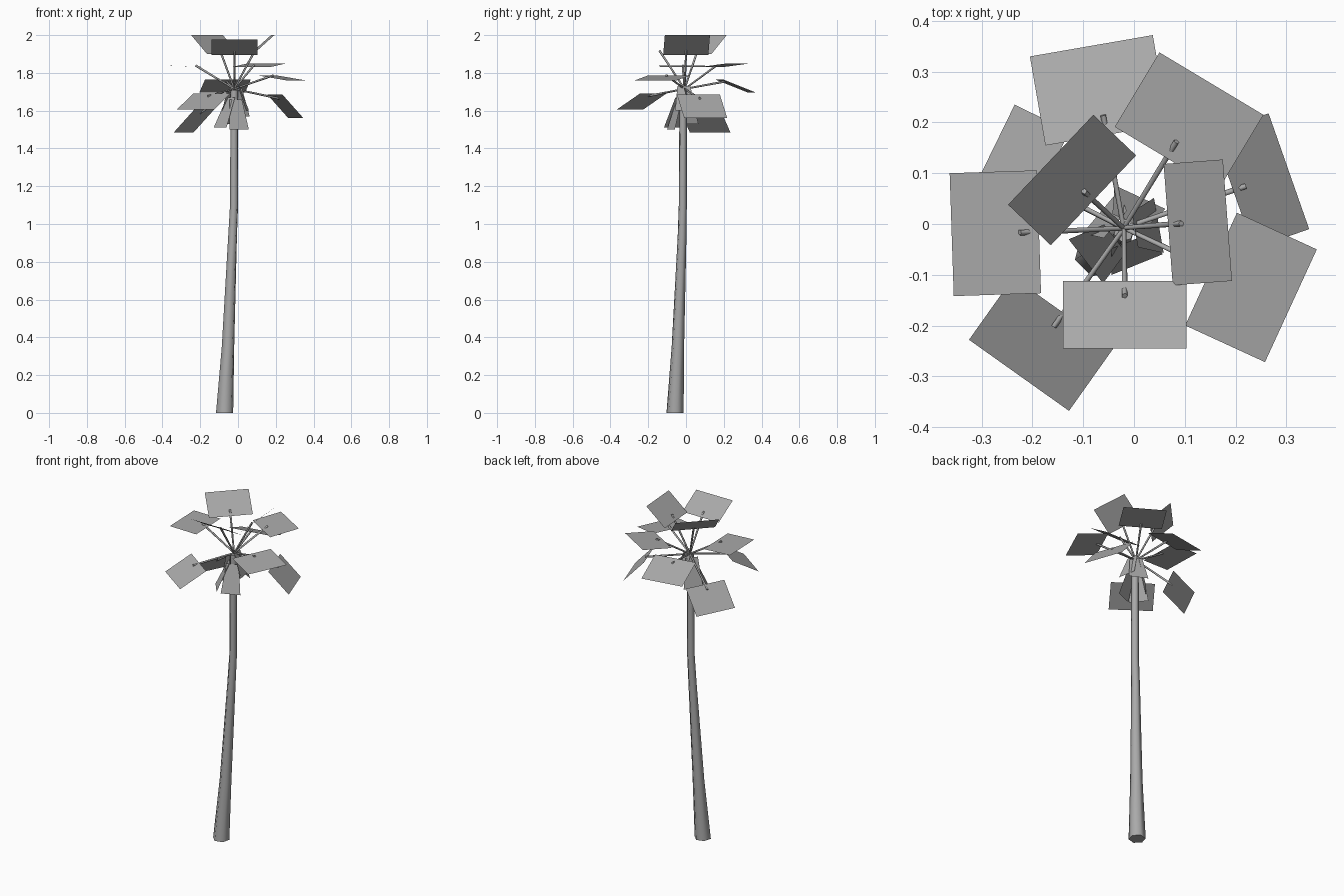
import bpy, bmesh, math
from mathutils import Vector, Matrix

cube = bpy.data.objects.get("Cube")
if cube:
    bpy.data.objects.remove(cube)

grey = bpy.data.materials.new("palm_grey")
grey.use_nodes = True
grey.diffuse_color = (0.4, 0.4, 0.4, 1)
bsdf = next(n for n in grey.node_tree.nodes if n.type == 'BSDF_PRINCIPLED')
bsdf.inputs["Base Color"].default_value = grey.diffuse_color
bsdf.inputs["Roughness"].default_value = 0.8


def finish(name, bm):
    mesh = bpy.data.meshes.new(name)
    bm.to_mesh(mesh)
    bm.free()
    mesh.materials.append(grey)
    obj = bpy.data.objects.new(name, mesh)
    bpy.context.collection.objects.link(obj)
    return obj


def tube(name, rings, sides, turn=0.0):
    """Loft rings of (centre, radius); each ring faces along the path."""
    bm = bmesh.new()
    axis = (rings[-1][0] - rings[0][0]).normalized()
    tilt = axis.to_track_quat('Z', 'Y')
    loops = []
    for centre, radius in rings:
        loop = []
        for i in range(sides):
            a = math.tau * i / sides + turn
            spoke = Vector((math.cos(a), math.sin(a), 0)) * radius
            if sides < 6:
                spoke = tilt @ spoke
            loop.append(bm.verts.new(centre + spoke))
        loops.append(loop)
    for low, high in zip(loops, loops[1:]):
        for i in range(sides):
            j = (i + 1) % sides
            bm.faces.new((low[i], low[j], high[j], high[i])).smooth = True
    bm.faces.new(loops[0][::-1])
    bm.faces.new(loops[-1])
    return finish(name, bm)


def card(name, corners):
    bm = bmesh.new()
    bm.faces.new([bm.verts.new(c) for c in corners])
    return finish(name, bm)


# Leaning trunk, thick at the foot
trunk = [(-0.071, -0.058, 0, 0.047), (-0.053, -0.043, 0.35, 0.034),
         (-0.029, -0.021, 0.93, 0.024), (-0.021, -0.017, 1.1, 0.022),
         (-0.02, -0.015, 1.71, 0.02)]
tube("trunk", [(Vector(p[:3]), p[3]) for p in trunk], 6, math.radians(15))

# Crown: outer edge ends, horizontal depth, outer and inner height
HUB = Vector((-0.02, -0.008, 1.715))
fronds = {
    "right_upper": ((0.193, -0.112), (0.175, 0.127), 0.117, 2.0, 1.895),
    "back_upper": ((-0.08, 0.215), (-0.248, 0.038), 0.116, 2.0, 1.9),
    "front_upper": ((-0.14, -0.245), (0.103, -0.245), 0.133, 1.977, 1.895),
    "left_level": ((-0.363, 0.10), (-0.355, -0.142), 0.172, 1.838, 1.832),
    "back_low": ((0.037, 0.372), (-0.205, 0.33), 0.178, 1.695, 1.765),
    "back_level": ((0.255, 0.215), (0.05, 0.338), 0.171, 1.85, 1.83),
    "right_low": ((0.345, -0.01), (0.265, 0.218), 0.116, 1.562, 1.685),
    "front_level": ((0.258, -0.272), (0.36, -0.05), 0.173, 1.76, 1.787),
    "front_low": ((-0.325, -0.228), (-0.128, -0.368), 0.151, 1.605, 1.69),
    "left_low": ((-0.235, 0.235), (-0.34, 0.02), 0.12, 1.485, 1.605),
}
for name, (a, b, depth, z_out, z_in) in fronds.items():
    a, b = Vector((*a, z_out)), Vector((*b, z_out))
    inward = Vector((a.y - b.y, b.x - a.x, 0)).normalized()
    if inward.dot(HUB - (a + b) / 2) < 0:
        inward = -inward
    step = inward * depth + Vector((0, 0, z_in - z_out))
    card(name + "_frond", (a, b, b + step, a + step))
    # Stem runs from the hub a little way over the frond
    tip = (a + b) / 2 + step * 0.78 + Vector((0, 0, 0.006))
    tube(name + "_stem", [(HUB, 0.005), (HUB.lerp(tip, 0.9), 0.006),
                          (tip, 0.006)], 5)

# Hanging skirt of old leaves: heading, reach, bottom height, top height
skirt = [(218, 0.095, 1.51, 1.67), (292, 0.07, 1.5, 1.66),
         (10, 0.07, 1.6, 1.73), (65, 0.075, 1.57, 1.72),
         (140, 0.06, 1.53, 1.7)]
for n, (heading, reach, low, high) in enumerate(skirt):
    spin = Matrix.Rotation(math.radians(heading), 3, 'Z')
    base = Vector((HUB.x, HUB.y - 0.007, 0))
    shape = ((reach, -0.055, low), (reach, 0.055, low),
             (0.022, 0.035, high), (0.022, -0.035, high))
    card(f"skirt_leaf_{n + 1}", [base + spin @ Vector(p) for p in shape])
